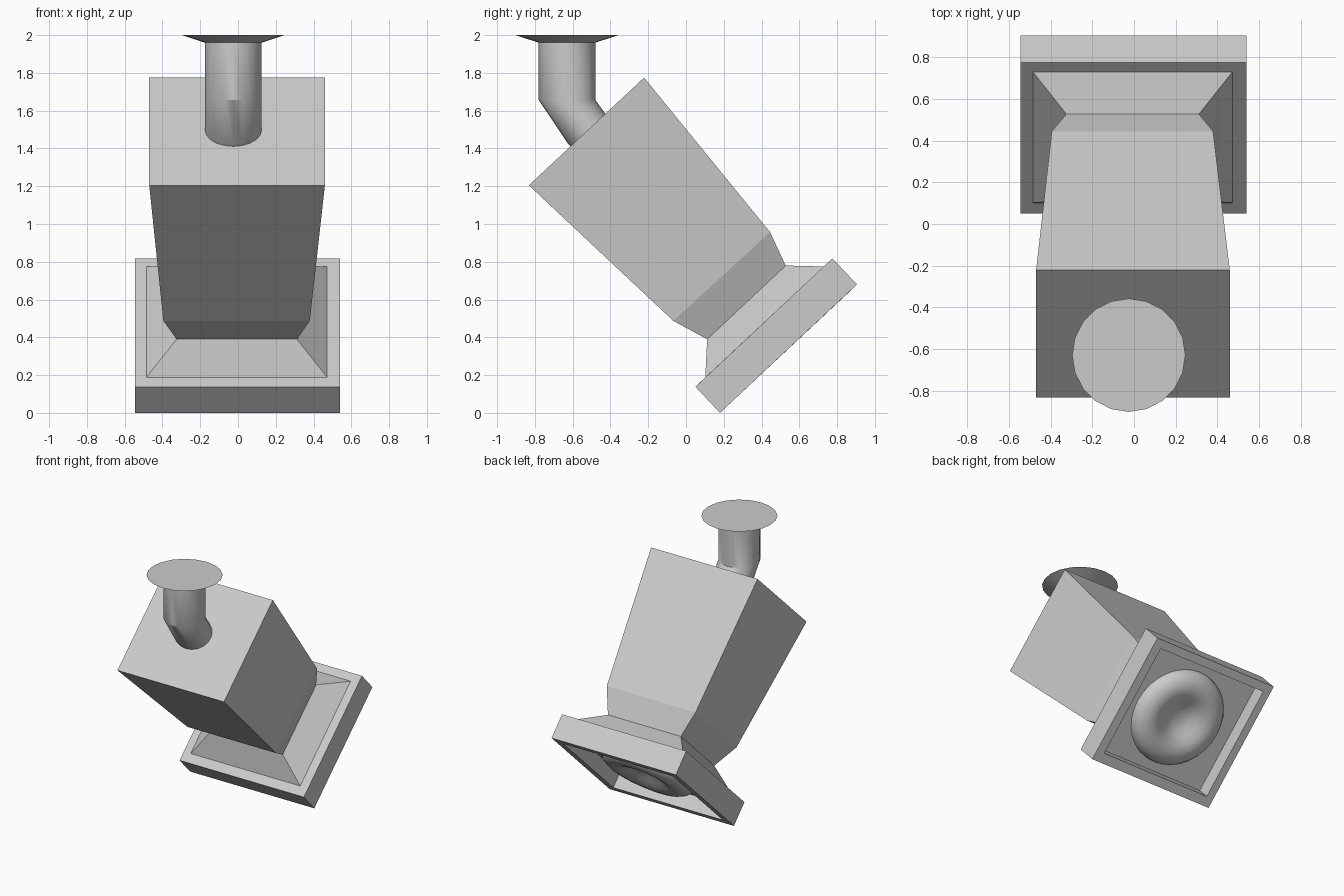
import bpy, bmesh, math
from mathutils import Vector

if "Cube" in bpy.data.objects:
    bpy.data.objects.remove(bpy.data.objects["Cube"])

OUT = Vector((0, 0.687, -0.727)).normalized()   # tilted axis of the housing
UP = Vector((0, 0.727, 0.687)).normalized()
SIDE = Vector((1, 0, 0))


def loft(name, rings, cap_start=True, cap_end=True, smooth=False):
    bm = bmesh.new()
    loops = [[bm.verts.new(p) for p in ring] for ring in rings]
    n = len(loops[0])
    for a, b in zip(loops, loops[1:]):
        for i in range(n):
            j = (i + 1) % n
            bm.faces.new((a[i], a[j], b[j], b[i]))
    if cap_start:
        bm.faces.new(loops[0][::-1])
    if cap_end:
        bm.faces.new(loops[-1])
    bmesh.ops.recalc_face_normals(bm, faces=bm.faces)
    me = bpy.data.meshes.new(name)
    bm.to_mesh(me)
    bm.free()
    ob = bpy.data.objects.new(name, me)
    bpy.context.collection.objects.link(ob)
    if smooth:
        bpy.context.view_layer.objects.active = ob
        ob.select_set(True)
        bpy.ops.object.shade_smooth_by_angle(angle=math.radians(32))
        ob.select_set(False)
    return ob


def rect(x0, x1, low, high):
    """Rectangle across x between two side-view (y, z) points."""
    return [Vector((x0, *low)), Vector((x1, *low)),
            Vector((x1, *high)), Vector((x0, *high))]


def oval(centre, a, b, n):
    """Ellipse with half-axis vectors a and b."""
    c = Vector(centre)
    return [c + a * math.cos(t) + b * math.sin(t)
            for t in (2 * math.pi * i / n for i in range(n))]


# tapered housing with pinched neck flaring to the front plate
neck_end = rect(-0.485, 0.472, (0.102, 0.188), (0.73, 0.775))
loft("housing", [
    rect(-0.47, 0.46, (-0.832, 1.205), (-0.222, 1.775)),
    rect(-0.395, 0.38, (-0.067, 0.487), (0.445, 0.957)),
    rect(-0.325, 0.312, (0.112, 0.39), (0.528, 0.78)),
    neck_end,
], cap_end=False)

# front frame with a recessed panel
depth = OUT * 0.19
loft("front_frame", [
    neck_end,
    rect(-0.545, 0.54, (0.05, 0.138), (0.775, 0.818)),
    rect(-0.545, 0.54, (0.18, 0.0), (0.905, 0.68)),
    [p + depth for p in neck_end],
    [p + depth * 0.4 for p in neck_end],
], cap_start=False)

# rounded cone ring sitting in the recess
centre = sum(neck_end, Vector()) / 4 + depth * 0.4
profile = [(0.365, -0.01), (0.36, 0.03), (0.335, 0.065), (0.29, 0.09),
           (0.24, 0.098), (0.19, 0.088), (0.14, 0.062), (0.09, 0.035),
           (0.05, 0.022)]
loft("speaker_cone", [oval(centre + OUT * h, SIDE * r, UP * r, 32)
                      for r, h in profile], smooth=True)

# ceiling pipe with flared mounting disc and bent lower end
Y = Vector((0, 1, 0))
bend = Vector((0, 0.1, 0.078))
end = Vector((-0.025, -0.525, 1.503))
rings = [oval((-0.025, -0.63, z), SIDE * r, Y * r, 20)
         for z, r in ((2.0, 0.272), (1.96, 0.15), (1.657, 0.15))]
rings += [oval(end, SIDE * 0.15, bend, 20),
          oval(end + OUT * 0.06, SIDE * 0.15, bend, 20)]
loft("ceiling_pipe", rings, smooth=True)
